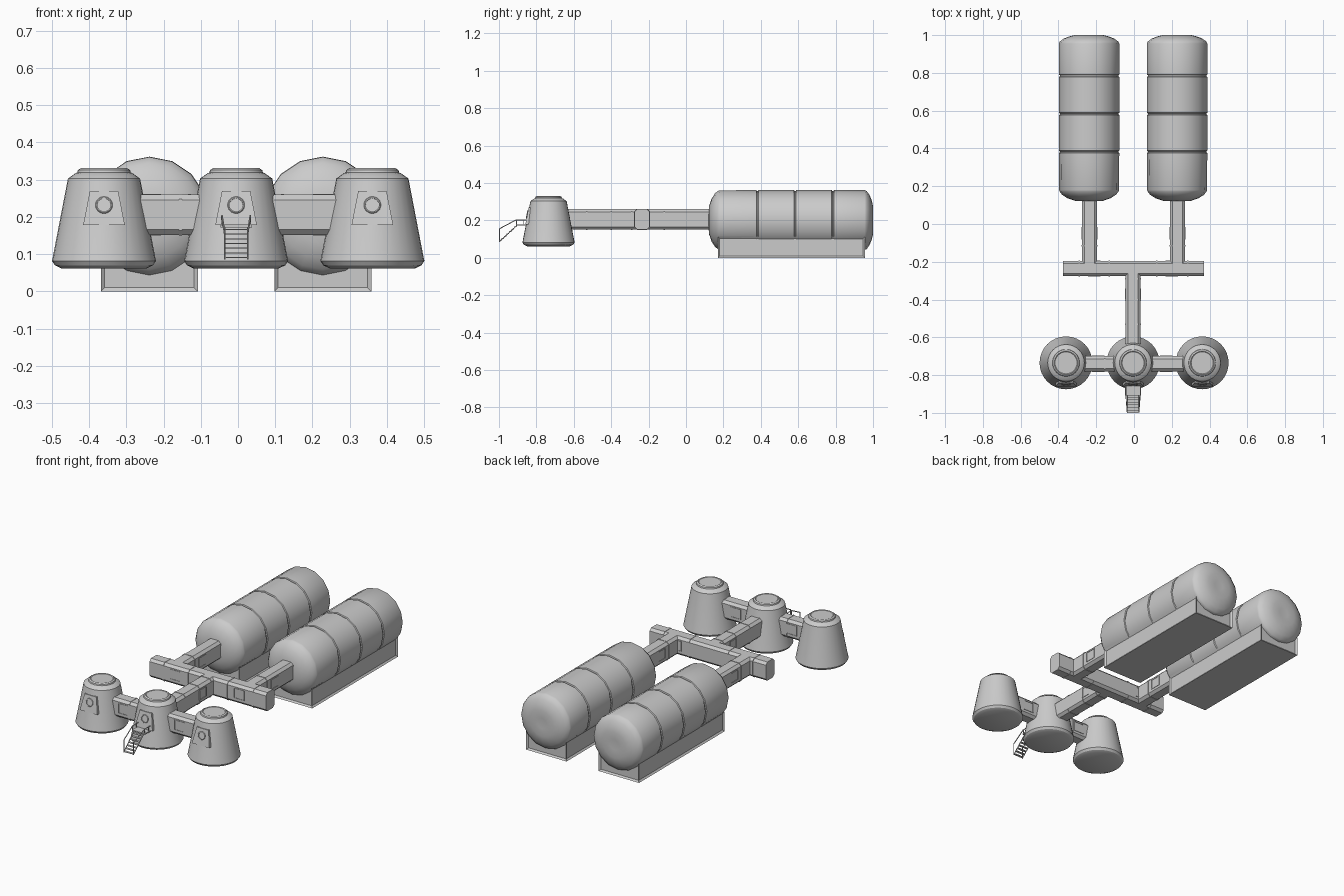
import bpy, bmesh
from math import sin, cos, pi
from mathutils import Vector, Matrix

if "Cube" in bpy.data.objects:
    bpy.data.objects.remove(bpy.data.objects["Cube"])


def finish(name, bm, smooth=True):
    bmesh.ops.recalc_face_normals(bm, faces=bm.faces[:])
    me = bpy.data.meshes.new(name)
    bm.to_mesh(me)
    bm.free()
    ob = bpy.data.objects.new(name, me)
    bpy.context.collection.objects.link(ob)
    if smooth:
        bpy.ops.object.select_all(action='DESELECT')
        ob.select_set(True)
        bpy.context.view_layer.objects.active = ob
        bpy.ops.object.shade_smooth_by_angle(angle=0.52)
    return ob


def loft(bm, rings):
    """Closed skin over rings of equal point count."""
    vs = [[bm.verts.new(p) for p in r] for r in rings]
    n = len(vs[0])
    for a, b in zip(vs, vs[1:]):
        for i in range(n):
            j = (i + 1) % n
            bm.faces.new((a[i], a[j], b[j], b[i]))
    bm.faces.new(vs[0])
    bm.faces.new(vs[-1])


def lathe(name, profile, centre, axis, n):
    """Revolve (radius, height) pairs about z or y."""
    rings = []
    for r, h in profile:
        ring = []
        for i in range(n):
            c, s = r * cos(2 * pi * i / n), r * sin(2 * pi * i / n)
            p = Vector((c, s, h)) if axis == 'z' else Vector((c, h, s))
            ring.append(p + Vector(centre))
        rings.append(ring)
    bm = bmesh.new()
    loft(bm, rings)
    return finish(name, bm)


def add_box(bm, lo, hi):
    lo, hi = Vector(lo), Vector(hi)
    m = Matrix.Translation((lo + hi) / 2) @ Matrix.Diagonal((hi - lo).to_4d())
    bmesh.ops.create_cube(bm, size=1, matrix=m)


def add_rod(bm, a, b, r=0.0025):
    a, b = Vector(a), Vector(b)
    rot = (b - a).to_track_quat('Z', 'Y').to_matrix().to_4x4()
    bmesh.ops.create_cone(bm, cap_ends=True, segments=6, radius1=r, radius2=r,
                          depth=(b - a).length,
                          matrix=Matrix.Translation((a + b) / 2) @ rot)


def corridor(name, axis, offset, start, end, seams=()):
    """Chamfered tunnel along x or y with raised seam collars."""
    bm = bmesh.new()

    def section(t, grow):
        w, h, c = 0.040 + grow, 0.054 + grow, 0.014
        pts = [(w, h - c), (w - c, h), (c - w, h), (-w, h - c),
               (-w, c - h), (c - w, -h), (w - c, -h), (w, c - h)]
        return [(t, offset + u, 0.206 + v) if axis == 'x' else
                (offset + u, t, 0.206 + v) for u, v in pts]

    loft(bm, [section(start, 0), section(end, 0)])
    for s in seams:
        loft(bm, [section(s - 0.004, 0.002), section(s + 0.004, 0.002)])
    return finish(name, bm)


def panel_frame(name, axis, offset, t):
    """Thin rectangular frames on both sides of a corridor."""
    bm = bmesh.new()
    for side in (-1, 1):
        for a0, a1, z0, z1 in ((-.033, .033, .236, .239), (-.033, .033, .18, .183),
                               (-.033, -.030, .18, .239), (.030, .033, .18, .239)):
            u0, u1 = sorted((offset + side * 0.039, offset + side * 0.0425))
            if axis == 'x':
                add_box(bm, (t + a0, u0, z0), (t + a1, u1, z1))
            else:
                add_box(bm, (u0, t + a0, z0), (u1, t + a1, z1))
    return finish(name, bm, False)


# storage tanks with grooves, and their cradles
tank = [(.03, .12), (.075, .123), (.115, .137), (.143, .155), (.156, .172), (.159, .18)]
for g in (.382, .583, .785):
    tank += [(.160, g - .006), (.155, g - .003), (.155, g + .003), (.160, g + .006)]
tank += [(.160, .955), (.155, .966), (.133, .982), (.105, .993), (.075, 1.0), (.03, .997)]
for side, x in (("left", -.238), ("right", .228)):
    lathe(side + "_tank", tank, (x, 0, .202), 'y', 16)
    bm = bmesh.new()
    add_box(bm, (x - .13, .17, 0), (x + .13, .957, .114))
    bm.normal_update()
    walls = [f for f in bm.faces if abs(f.normal.z) < .5]
    bmesh.ops.inset_individual(bm, faces=walls, thickness=.014, depth=-.008)
    finish(side + "_tank_cradle", bm, False)
    corridor(side + "_tank_corridor", 'y', x + .002, -.22, .16, (-.115,))
    panel_frame(side + "_tank_corridor_panel", 'y', x + .002, -.05)

# connecting corridors
corridor("cross_corridor", 'x', -.235, -.377, .371, (-.29, -.13, .12, .285))
corridor("spine_corridor", 'y', -.005, -.70, -.22, (-.53, -.40, -.29))
corridor("pod_corridor", 'x', -.74, -.34, .34, (-.155,))
panel_frame("spine_panel", 'y', -.005, -.375)
for x in (-.19, .17):
    panel_frame("pod_corridor_panel", 'x', -.74, x)
for x in (-.21, .2):
    panel_frame("cross_panel", 'x', -.235, x)

# pods with door panel and porthole
pod = [(.115, .062), (.132, .070), (.140, .082), (.138, .09), (.097, .303), (.090, .308),
       (.076, .318), (.072, .319), (.070, .326), (.062, .331), (.058, .328), (.02, .328)]
PY = -.735
for side, x in (("left", -.36), ("centre", -.005), ("right", .361)):
    lathe(side + "_pod", pod, (x, PY, 0), 'z', 32)
    bm = bmesh.new()
    rings = []
    for back in (.04, 0):
        rings.append([(x + hw * s, PY - r + back, z) for hw, s, r, z in
                      ((.056, -1, .124, .178), (.056, 1, .124, .178),
                       (.038, 1, .106, .27), (.038, -1, .106, .27))])
    loft(bm, rings)
    finish(side + "_pod_door", bm, False)
    # porthole ring with recessed glass
    hole = [(.018, .03), (.023, .03), (.023, -.001), (.021, -.003), (.018, -.003), (.018, .001), (.004, .001)]
    ob = lathe(side + "_porthole", hole, (0, 0, 0), 'y', 24)
    ob.location = (x, PY - .1145, .232)
    ob.rotation_euler = (-.19, 0, 0)

# entry platform, stairs and handrails
bm = bmesh.new()
X = -.005
add_box(bm, (X - .042, -.908, .172), (X + .042, -.845, .179))
for i in range(7):
    y, z = -.912 - i * .0135, .166 - i * .0125
    add_box(bm, (X - .029, y - .007, z - .0015), (X + .029, y + .007, z + .0015))
finish("entry_stairs", bm, False)
bm = bmesh.new()
for s in (-1, 1):
    xi, xo = X + s * .031, X + s * .038
    add_rod(bm, (xi, -.905, .172), (xi, -.997, .088))
    add_rod(bm, (xi, -.997, .086), (xi, -.997, .156))
    add_rod(bm, (xi, -.997, .156), (xo, -.908, .203))
    add_rod(bm, (xo, -.908, .203), (xo, -.855, .203))
    for y in (-.906, -.87):
        add_rod(bm, (xo, y, .176), (xo, y, .203))
finish("handrails", bm, False)
